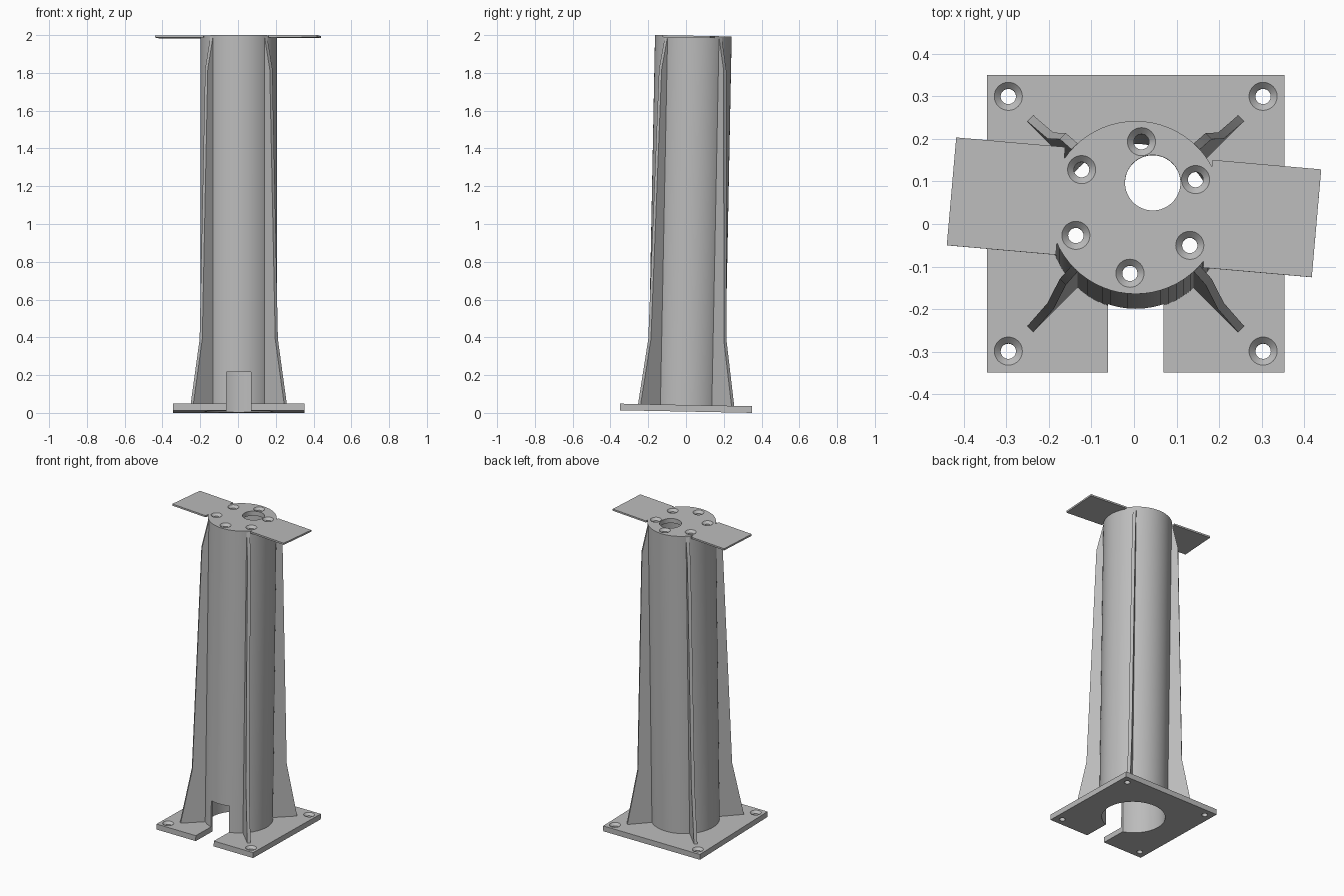
import bpy, bmesh, math
from mathutils import Matrix, Vector

cube = bpy.data.objects.get("Cube")
if cube:
    bpy.data.objects.remove(cube, do_unlink=True)

HEIGHT = 1.99          # overall height before leaning
PLATE = 0.035          # base plate thickness
CAP = 0.03             # top cap thickness
R_OUT, R_IN = 0.203, 0.188
TWIST = math.radians(-5)
LEAN = Matrix.Translation((0.004, 0, 0.007)) @ Matrix.Rotation(-0.0195, 4, 'X')

steel = bpy.data.materials.new("grey_steel")
steel.use_nodes = True
GREY = (0.5, 0.5, 0.5, 1)
steel.diffuse_color = GREY
steel.node_tree.nodes["Principled BSDF"].inputs["Base Color"].default_value = GREY


def make(name, bm):
    bmesh.ops.recalc_face_normals(bm, faces=bm.faces)
    mesh = bpy.data.meshes.new(name)
    bm.to_mesh(mesh)
    bm.free()
    mesh.materials.append(steel)
    obj = bpy.data.objects.new(name, mesh)
    bpy.context.collection.objects.link(obj)
    return obj


def box(name, lo, hi):
    bm = bmesh.new()
    bmesh.ops.create_cube(bm, size=1)
    lo, hi = Vector(lo), Vector(hi)
    for v in bm.verts:
        v.co = (lo + hi) / 2 + v.co * (hi - lo)
    return make(name, bm)


def lathe(name, profile, centre=(0, 0, 0), steps=64, closed=False):
    """Spin (radius, z) points about z; closed rings the profile back on itself."""
    bm = bmesh.new()
    verts = [bm.verts.new((r, 0, z)) for r, z in profile]
    edges = [bm.edges.new(pair) for pair in zip(verts, verts[1:])]
    if closed:
        edges.append(bm.edges.new((verts[-1], verts[0])))
    bmesh.ops.spin(bm, geom=verts + edges, axis=(0, 0, 1), cent=(0, 0, 0),
                   angle=math.tau, steps=steps, use_duplicate=False)
    bmesh.ops.remove_doubles(bm, verts=bm.verts, dist=1e-5)
    bmesh.ops.translate(bm, verts=bm.verts, vec=centre)
    return make(name, bm)


def cylinder(name, r, z0, z1, centre=(0, 0, 0), steps=64):
    return lathe(name, [(0, z0), (r, z0), (r, z1), (0, z1)], centre, steps)


def combine(obj, tool, operation='DIFFERENCE'):
    mod = obj.modifiers.new("combine", 'BOOLEAN')
    mod.object, mod.operation, mod.solver = tool, operation, 'EXACT'
    bpy.context.view_layer.update()
    graph = bpy.context.evaluated_depsgraph_get()
    mesh = bpy.data.meshes.new_from_object(obj.evaluated_get(graph))
    obj.modifiers.clear()
    obj.data = mesh
    bpy.data.objects.remove(tool, do_unlink=True)


def countersink(obj, x, y, top):
    """Bolt hole with a conical mouth."""
    combine(obj, lathe("bolt_cutter", [(0, -0.1), (0.018, -0.1), (0.018, -0.015),
                                       (0.033, 0), (0.034, 0.001), (0, 0.001)],
                       (x, y, top), 32))


parts = []

# Base plate with centre opening, front slot and corner bolt holes
base = box("base_plate", (-0.349, -0.349, 0), (0.349, 0.349, PLATE))
combine(base, cylinder("opening_cutter", R_IN, -0.1, 0.1))
combine(base, box("slot_cutter", (-0.065, -0.5, -0.1), (0.065, -0.1, 0.1)))
for sx in (-1, 1):
    for sy in (-1, 1):
        countersink(base, sx * 0.299, sy * 0.299, PLATE)
parts.append(base)

# Hollow column with a cable slot at the front foot
top = HEIGHT - CAP
column = lathe("column", [(R_IN, PLATE), (R_OUT, PLATE), (R_OUT, top), (R_IN, top)],
               closed=True)
combine(column, box("slot_cutter", (-0.065, -0.3, -0.1), (0.065, -0.1, 0.205)))
parts.append(column)

# Top cap with two side tabs, an off-centre opening and a ring of bolt holes
cap = cylinder("top_cap", R_OUT, top, HEIGHT)
for x0, x1 in ((-0.434, -0.177), (0.17, 0.426)):
    tab = box("tab", (x0, -0.127, HEIGHT - 0.011), (x1, 0.127, HEIGHT))
    tab.data.transform(Matrix.Rotation(TWIST, 4, 'Z'))
    combine(cap, tab, 'UNION')
combine(cap, cylinder("opening_cutter", 0.065, top - 0.1, HEIGHT + 0.1, (0.04, 0.058, 0)))
for i in range(6):
    a = TWIST + math.pi / 2 + i * math.tau / 6
    countersink(cap, 0.155 * math.cos(a), 0.155 * math.sin(a), HEIGHT)
parts.append(cap)

# Four diagonal stiffening ribs
RIB = [(0.195, PLATE), (0.35, PLATE), (0.283, 0.38), (0.242, 1.81),
       (0.203, HEIGHT - 0.008), (0.195, HEIGHT - 0.008)]
for i, name in enumerate(("back_left", "back_right", "front_right", "front_left")):
    bm = bmesh.new()
    face = bm.faces.new([bm.verts.new((r, -0.01, z)) for r, z in RIB])
    out = bmesh.ops.extrude_face_region(bm, geom=[face])["geom"]
    bmesh.ops.translate(bm, vec=(0, 0.02, 0),
                        verts=[g for g in out if isinstance(g, bmesh.types.BMVert)])
    bm.transform(Matrix.Rotation(math.pi / 4 + i * math.pi / 2, 4, 'Z'))
    parts.append(make(name + "_rib", bm))

# Slight lean of the whole post, then smooth rounded surfaces
bpy.ops.object.select_all(action='DESELECT')
for obj in parts:
    obj.data.transform(LEAN)
    obj.select_set(True)
bpy.context.view_layer.objects.active = parts[0]
bpy.ops.object.shade_smooth_by_angle(angle=math.radians(30))
